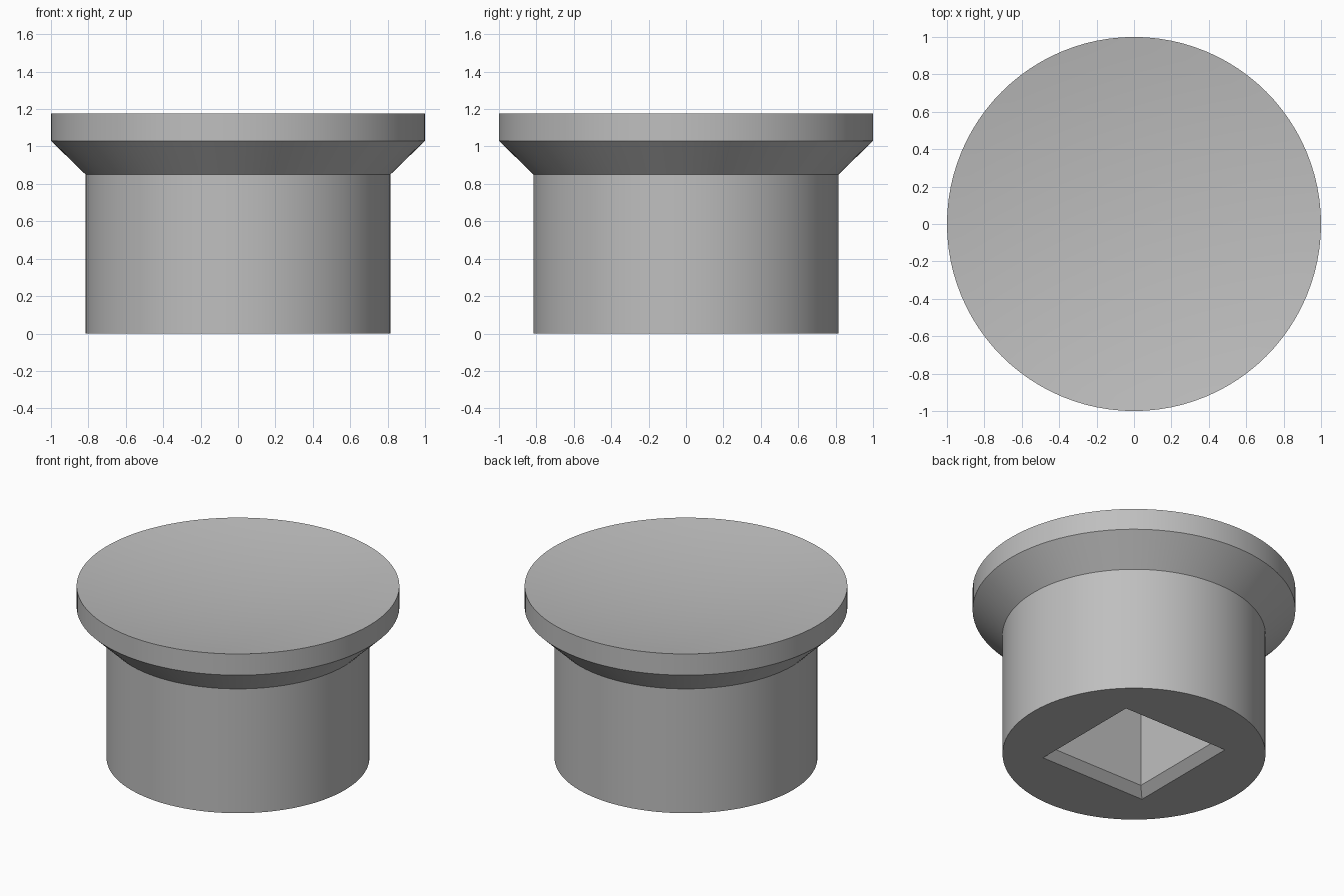
import bpy, bmesh, math

if "Cube" in bpy.data.objects:
    bpy.data.objects.remove(bpy.data.objects["Cube"])

SEGMENTS = 96
RIM_Z, DISH_DEPTH = 1.175, 0.08


def loft(name, rings):
    """Solid made from a stack of equal-length point rings, capped at both ends."""
    bm = bmesh.new()
    loops = [[bm.verts.new(p) for p in ring] for ring in rings]
    for a, b in zip(loops, loops[1:]):
        n = len(a)
        for i in range(n):
            j = (i + 1) % n
            bm.faces.new((a[i], a[j], b[j], b[i]))
    bm.faces.new(list(reversed(loops[0])))
    bm.faces.new(loops[-1])
    bmesh.ops.recalc_face_normals(bm, faces=bm.faces)
    mesh = bpy.data.meshes.new(name)
    bm.to_mesh(mesh)
    bm.free()
    obj = bpy.data.objects.new(name, mesh)
    bpy.context.collection.objects.link(obj)
    return obj


def ring(radius, z, sides, turn=0.0):
    return [(radius * math.cos(turn + 2 * math.pi * i / sides),
             radius * math.sin(turn + 2 * math.pi * i / sides), z)
            for i in range(sides)]


grey = bpy.data.materials.new("plain grey")
grey.diffuse_color = (0.52, 0.52, 0.52, 1)
grey.use_nodes = True
grey.node_tree.nodes["Principled BSDF"].inputs["Base Color"].default_value = grey.diffuse_color

# Plug: round shank, flared collar, straight rim and shallow dished top
profile = [(0.815, 0), (0.815, 0.85), (1, 1.03), (1, RIM_Z)]
for i in range(11, 0, -1):
    r = i / 12
    profile.append((r, RIM_Z - DISH_DEPTH * (1 - r * r)))
profile.append((0.02, RIM_Z - DISH_DEPTH))
plug = loft("plug", [ring(r, z, SEGMENTS) for r, z in profile])
plug.data.materials.append(grey)

# Square socket in the underside, with a chamfered mouth
socket = [(0.455, -0.055), (0.345, 0.055), (0.345, 0.72)]
cutter = loft("socket_cutter",
              [ring(h * math.sqrt(2), z, 4, math.pi / 4) for h, z in socket])
cutter.data.materials.append(grey)
cutter.hide_render = True

cut = plug.modifiers.new("socket", 'BOOLEAN')
cut.operation = 'DIFFERENCE'
cut.solver = 'EXACT'
cut.object = cutter
bpy.context.view_layer.objects.active = plug
plug.select_set(True)
bpy.ops.object.modifier_apply(modifier=cut.name)
bpy.data.objects.remove(cutter)

# Smooth round walls, crisp edges
bpy.ops.object.shade_smooth_by_angle(angle=math.radians(30))
